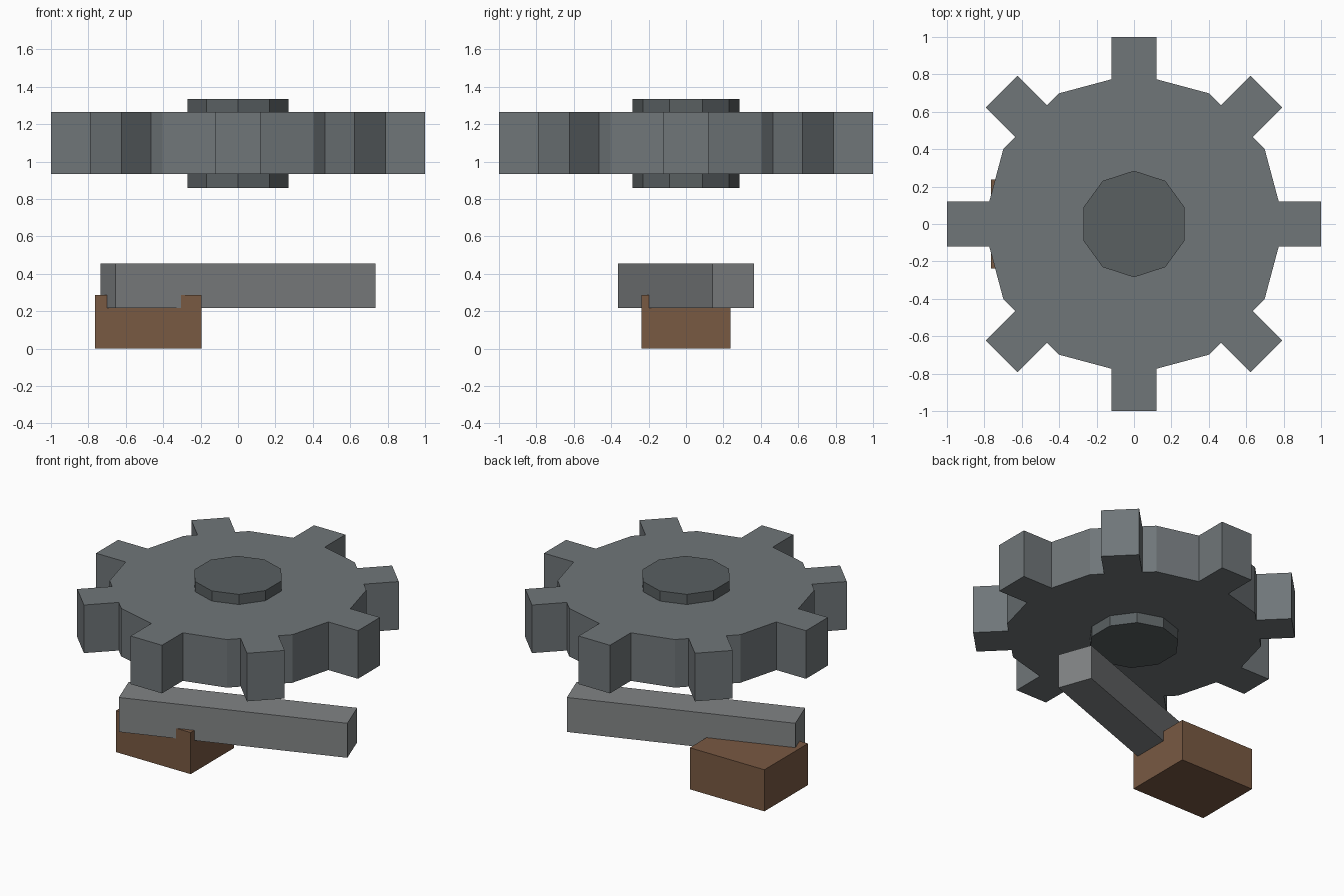
import bpy, bmesh
from math import sin, cos, tan, radians, pi

if "Cube" in bpy.data.objects:
    bpy.data.objects.remove(bpy.data.objects["Cube"])


def material(name, rgb):
    m = bpy.data.materials.new(name)
    m.diffuse_color = (*rgb, 1)
    m.use_nodes = True
    m.node_tree.nodes["Principled BSDF"].inputs["Base Color"].default_value = m.diffuse_color
    return m


def prism(name, points, z0, z1, mat):
    """Extrude a flat outline from z0 up to z1."""
    bm = bmesh.new()
    face = bm.faces.new([bm.verts.new((x, y, z0)) for x, y in points])
    top = bmesh.ops.extrude_face_region(bm, geom=[face])["geom"]
    bmesh.ops.translate(bm, vec=(0, 0, z1 - z0),
                        verts=[v for v in top if isinstance(v, bmesh.types.BMVert)])
    bmesh.ops.recalc_face_normals(bm, faces=bm.faces[:])
    mesh = bpy.data.meshes.new(name)
    bm.to_mesh(mesh)
    bm.free()
    mesh.materials.append(mat)
    ob = bpy.data.objects.new(name, mesh)
    bpy.context.collection.objects.link(ob)
    return ob


def rect(w, d):
    return [(-w / 2, -d / 2), (w / 2, -d / 2), (w / 2, d / 2), (-w / 2, d / 2)]


def turn(p, a):
    return (p[0] * cos(a) - p[1] * sin(a), p[0] * sin(a) + p[1] * cos(a))


def polar(r, a):
    return (r * cos(a), r * sin(a))


iron = material("iron", (0.16, 0.18, 0.19))
dark_iron = material("dark_iron", (0.10, 0.115, 0.12))
steel = material("steel", (0.22, 0.23, 0.235))
wood = material("wood", (0.19, 0.10, 0.055))

# Gear: twelve-sided disc with eight square teeth, one quarter turned four times
R, TIP, HALF = 0.806, 1.0, 0.12
axis_root = R - HALF * tan(radians(15))   # axis teeth grow from disc corners
diag_root = R * cos(radians(15))          # diagonal teeth grow from disc sides
quarter = [(axis_root, -HALF), (TIP, -HALF), (TIP, HALF), (axis_root, HALF),
           polar(R, pi / 6)]
quarter += [turn(p, pi / 4) for p in [(diag_root, -HALF), (TIP, -HALF),
                                      (TIP, HALF), (diag_root, HALF)]]
quarter.append(polar(R, pi / 3))
outline = [turn(p, k * pi / 2) for k in range(4) for p in quarter]
prism("gear", outline, 0.933, 1.265, iron)

# Hub: ten-sided axle showing above and below the gear
prism("hub", [polar(0.285, pi / 2 + k * pi / 5) for k in range(10)],
      0.86, 1.335, dark_iron)

# Lever bar, turned 20 degrees
bar = prism("lever_bar", rect(1.48, 0.237), 0.217, 0.455, steel)
bar.rotation_euler.z = radians(20)

# Wooden block holding the end of the bar
block = prism("wooden_block", rect(0.57, 0.475), 0, 0.287, wood)
block.location.x = -0.48
